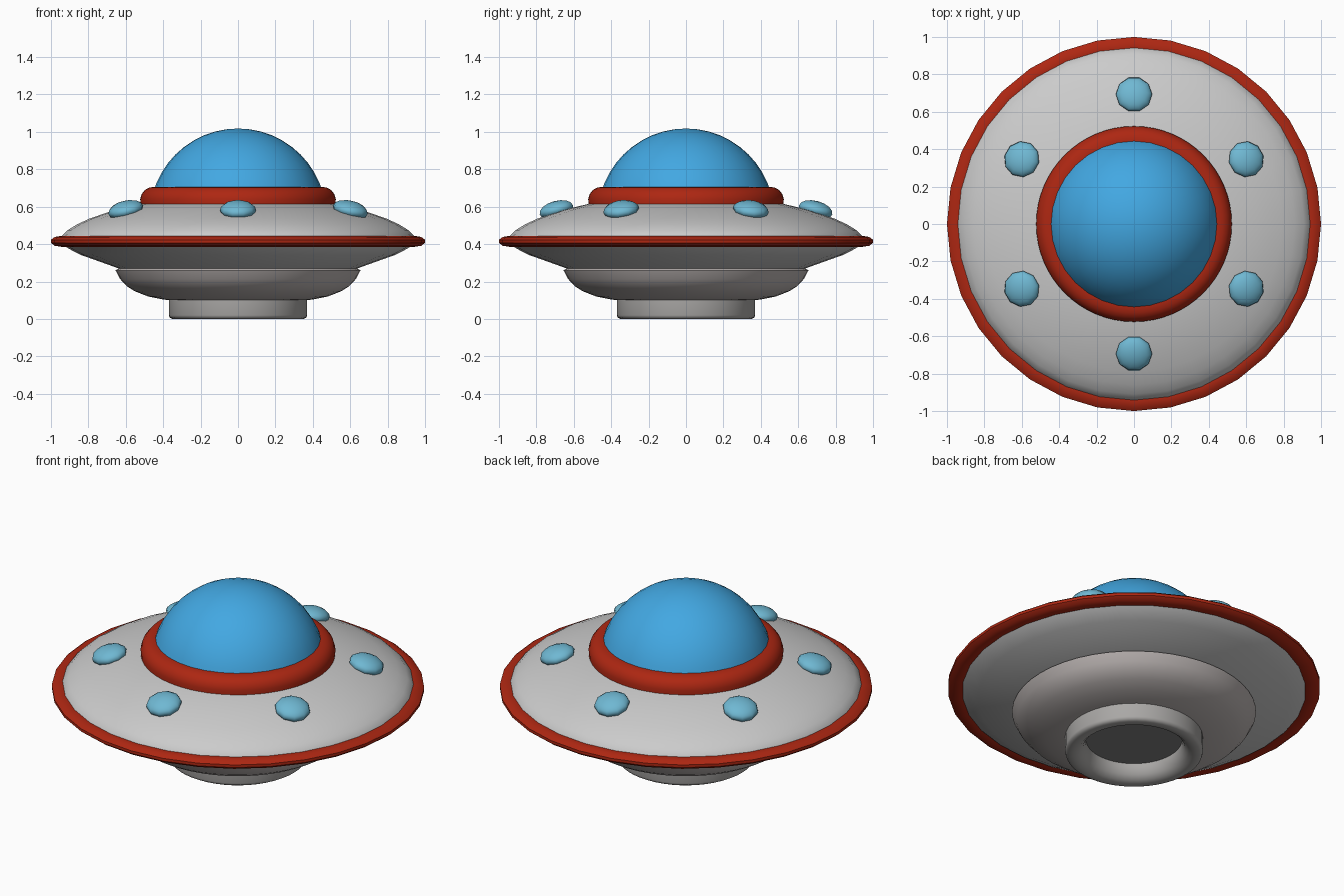
import bpy, bmesh, math

if "Cube" in bpy.data.objects:
    bpy.data.objects.remove(bpy.data.objects["Cube"])


def finish(obj, color, angle):
    """Smooth shading with crisp edges, plus an optional colour."""
    bpy.ops.object.select_all(action='DESELECT')
    obj.select_set(True)
    bpy.context.view_layer.objects.active = obj
    bpy.ops.object.shade_smooth_by_angle(angle=math.radians(angle))
    if color:
        name = "paint_%d_%d_%d" % tuple(round(c * 100) for c in color)
        mat = bpy.data.materials.get(name) or bpy.data.materials.new(name)
        mat.diffuse_color = (*color, 1)
        mat.use_nodes = True
        mat.node_tree.nodes["Principled BSDF"].inputs["Base Color"].default_value = mat.diffuse_color
        obj.data.materials.append(mat)
    return obj


def lathe(name, profile, segments, color=None, closed=False, angle=40):
    """Revolve an (r, z) profile around the z axis."""
    bm = bmesh.new()
    verts = [bm.verts.new((r, 0, z)) for r, z in profile]
    pairs = list(zip(verts, verts[1:]))
    if closed:
        pairs.append((verts[-1], verts[0]))
    edges = [bm.edges.new(p) for p in pairs]
    bmesh.ops.spin(bm, geom=verts + edges, cent=(0, 0, 0), axis=(0, 0, 1),
                   angle=math.tau, steps=segments, use_merge=False)
    bmesh.ops.remove_doubles(bm, verts=bm.verts, dist=1e-4)
    bmesh.ops.recalc_face_normals(bm, faces=bm.faces)
    mesh = bpy.data.meshes.new(name)
    bm.to_mesh(mesh)
    bm.free()
    obj = bpy.data.objects.new(name, mesh)
    bpy.context.collection.objects.link(obj)
    return finish(obj, color, angle)


RED = (0.42, 0.02, 0.006)
BLUE = (0.055, 0.39, 0.76)
PALE_BLUE = (0.16, 0.48, 0.65)
WARM_GREY = (0.50, 0.46, 0.45)
DARK_GREY = (0.40, 0.39, 0.38)

# Saucer hull, a flattened lens
lathe("saucer_hull", [(0, 0.23), (0.40, 0.235), (0.63, 0.267), (0.75, 0.31),
                      (0.84, 0.342), (0.91, 0.378), (0.95, 0.415),
                      (0.945, 0.44), (0.91, 0.475), (0.86, 0.506), (0.79, 0.538),
                      (0.66, 0.582), (0.50, 0.62), (0.30, 0.64), (0, 0.65)], 32)

# Red rim around the edge
lathe("edge_rim", [(0.93, 0.44), (0.945, 0.444), (0.98, 0.438), (1.0, 0.423),
                   (1.0, 0.407), (0.98, 0.391), (0.94, 0.385), (0.92, 0.39)],
      32, RED, closed=True, angle=50)

# Red collar under the dome
lathe("dome_collar", [(0.42, 0.60), (0.52, 0.60), (0.523, 0.64), (0.515, 0.668),
                      (0.497, 0.69), (0.475, 0.702), (0.45, 0.706), (0.42, 0.706)],
      64, RED, closed=True)

# Glass dome, the top part of a sphere
R, CZ = 0.472, 0.546
lathe("dome", [(R * math.cos(t), CZ + R * math.sin(t))
               for t in (math.pi / 2 * (i + 2) / 12 for i in range(11))], 32, BLUE)

# Belly bowl below the hull
lathe("belly_bowl", [(0.60, 0.29), (0.655, 0.26), (0.63, 0.213), (0.595, 0.175),
                     (0.55, 0.147), (0.48, 0.12), (0.40, 0.104), (0.34, 0.097),
                     (0, 0.095)], 48, WARM_GREY)

# Thruster ring at the bottom, open in the middle
lathe("thruster_ring", [(0.26, 0.11), (0.37, 0.11), (0.37, 0.02), (0.366, 0.008),
                        (0.352, 0), (0.325, 0), (0.298, 0.008), (0.275, 0.03),
                        (0.262, 0.06), (0.257, 0.09)], 48, DARK_GREY, closed=True, angle=50)

# Thruster nozzle floor
lathe("thruster_floor", [(0, 0.088), (0.265, 0.088)], 48, (0.22, 0.22, 0.22))

# Six lights set into the sloping hull
for i in range(6):
    a = math.radians(30 + 60 * i)
    bpy.ops.mesh.primitive_uv_sphere_add(
        segments=10, ring_count=8, radius=1,
        location=(0.693 * math.cos(a), 0.693 * math.sin(a), 0.583),
        rotation=(0, math.radians(15), a))
    light = bpy.context.object
    light.name = "hull_light_%d" % (i + 1)
    light.scale = (0.097, 0.097, 0.048)
    finish(light, PALE_BLUE, 60)
